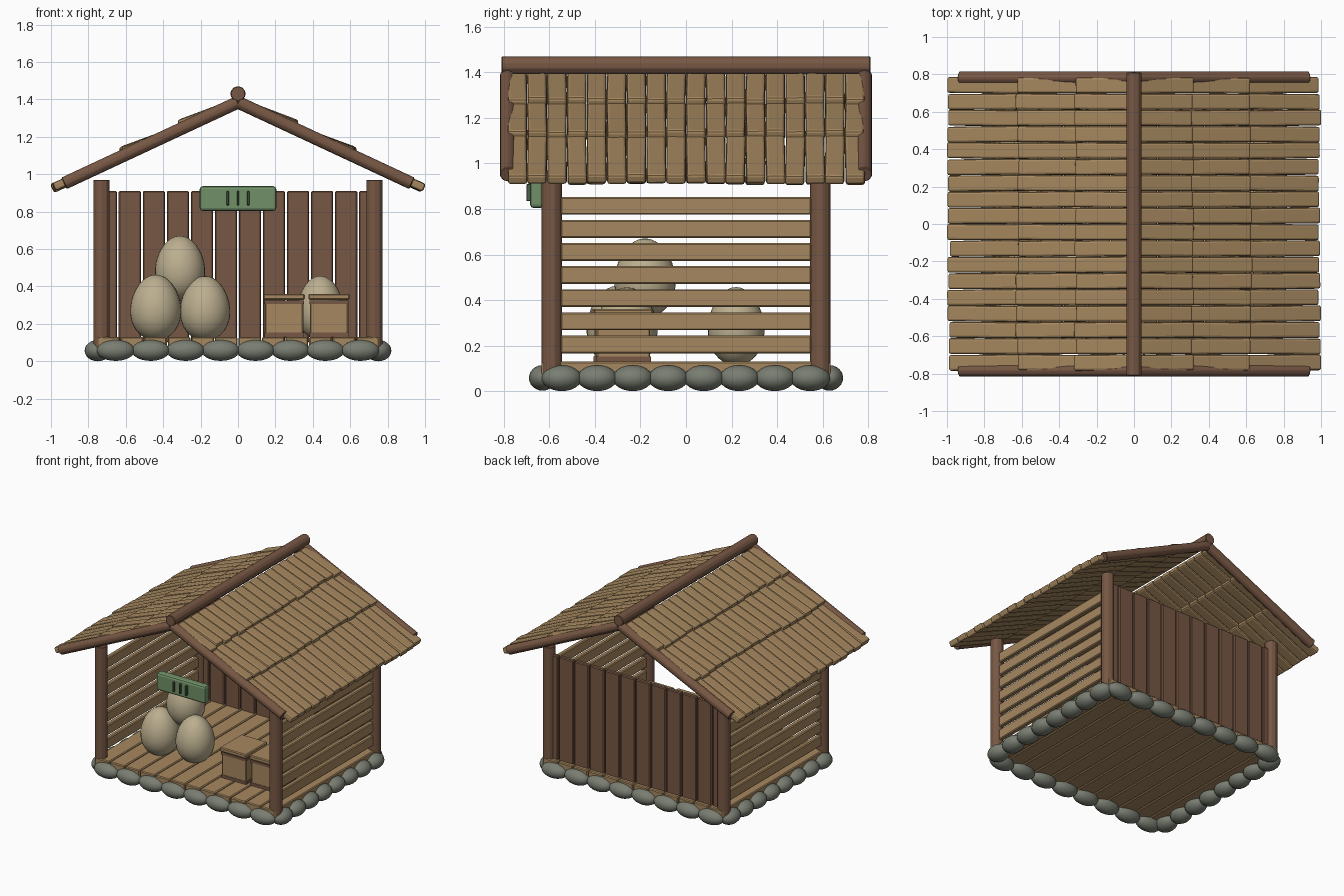
import bpy, bmesh, math, random
from mathutils import Matrix, Vector

if "Cube" in bpy.data.objects:
    bpy.data.objects.remove(bpy.data.objects["Cube"])

random.seed(4)
rnd = random.uniform


def mat(name, r, g, b):
    m = bpy.data.materials.new(name)
    m.diffuse_color = (r, g, b, 1)
    m.use_nodes = True
    m.node_tree.nodes["Principled BSDF"].inputs["Base Color"].default_value = m.diffuse_color
    return m


TAN = mat("tan_wood", .38, .245, .115)
BROWN = mat("brown_wood", .185, .096, .058)
STONE = mat("grey_stone", .19, .205, .165)
SHELL = mat("pale_shell", .50, .425, .275)
GREEN = mat("green_paint", .165, .285, .14)
DARK = mat("dark_green", .075, .11, .06)


def add_box(bm, c, s, rot=None):
    m = Matrix.Translation(c) @ (rot or Matrix()) @ Matrix.Diagonal((*s, 1))
    bmesh.ops.create_cube(bm, size=1, matrix=m)


def add_rod(bm, a, b, r, sides=10):
    a, b = Vector(a), Vector(b)
    q = (b - a).to_track_quat('Z', 'Y').to_matrix().to_4x4()
    bmesh.ops.create_cone(bm, cap_ends=True, segments=sides, radius1=r, radius2=r,
                          depth=(b - a).length,
                          matrix=Matrix.Translation((a + b) / 2) @ q)


def add_ball(bm, c, s, taper=0.0, rot=None, seg=20):
    vs = bmesh.ops.create_uvsphere(bm, u_segments=seg, v_segments=seg // 2 + 2, radius=1)['verts']
    for v in vs:
        k = 1 - taper * v.co.z
        v.co.x *= k
        v.co.y *= k
    m = Matrix.Translation(c) @ (rot or Matrix()) @ Matrix.Diagonal((*s, 1))
    bmesh.ops.transform(bm, matrix=m, verts=vs)


def finish(name, bm, material, bevel=0, seg=1, smooth=False):
    me = bpy.data.meshes.new(name)
    bm.to_mesh(me)
    bm.free()
    me.materials.append(material)
    ob = bpy.data.objects.new(name, me)
    bpy.context.collection.objects.link(ob)
    if bevel:
        b = ob.modifiers.new("bevel", 'BEVEL')
        b.width, b.segments = bevel, seg
    if smooth:
        me.polygons.foreach_set("use_smooth", [True] * len(me.polygons))
    return ob


# Floor planks running front to back
bm = bmesh.new()
for i in range(12):
    add_box(bm, (-.693 + i * .126, 0, .1), (.121, 1.27, .06))
finish("floor_planks", bm, TAN, .006)

# Ring of foundation stones
bm = bmesh.new()
for s in (-1, 1):
    for i in range(8):
        t = i - 3.5
        tilt = Matrix.Rotation(rnd(-.08, .08), 4, 'Z')
        add_ball(bm, (t * .187, s * .63, .058), (.102, .06, .056), rot=tilt)
        add_ball(bm, (s * .75, t * .156, .057), (.07, .088, .057), rot=tilt)
finish("foundation_stones", bm, STONE, smooth=True)

# Corner posts
bm = bmesh.new()
for x in (-.73, .73):
    for y in (-.59, .59):
        add_rod(bm, (x, y, .07), (x, y, .97), .046)
finish("corner_posts", bm, BROWN, .004)

# Back wall of upright planks
bm = bmesh.new()
for i in range(12):
    add_box(bm, ((i - 5.5) * .1285, .59, .505), (.119, .035, .81))
finish("back_wall_planks", bm, BROWN, .006)

# Side walls of spaced slats
bm = bmesh.new()
for x in (-.73, .73):
    for i in range(7):
        add_box(bm, (x, 0, .205 + i * .1015), (.035, 1.1, .078))
finish("side_wall_slats", bm, TAN, .006)

# Ridge pole and rake beams
ANG = math.radians(25)
APEX = 1.385
bm = bmesh.new()
add_rod(bm, (0, -.81, 1.43), (0, .81, 1.43), .041)
for s in (-1, 1):
    for y in (-.783, .783):
        add_rod(bm, (0, y, APEX), (s * .93, y, APEX - .93 * math.tan(ANG)), .035)
finish("roof_beams", bm, BROWN, .004)

# Three overlapping shingle rows per slope: (upper x, upper lift, lower x, lower lift)
ROWS = ((.02, .004, .305, .024), (.27, -.004, .615, .024), (.56, -.004, .99, .002))
COLS, PITCH = 18, .0872


def slope_point(x, lift):
    return Vector((x + lift * math.sin(ANG), 0,
                   APEX - x * math.tan(ANG) + lift * math.cos(ANG)))


bm = bmesh.new()
for s in (-1, 1):
    for x0, l0, x1, l1 in ROWS:
        for i in range(COLS):
            a = slope_point(x0, l0)
            b = slope_point(x1 + rnd(-.012, .004), l1 + rnd(-.004, .004))
            d = b - a
            c = (a + b) / 2
            c.x *= s
            c.y = (i - (COLS - 1) / 2) * PITCH
            rot = (Matrix.Rotation(s * math.atan2(-d.z, d.x), 4, 'Y')
                   @ Matrix.Rotation(rnd(-.012, .012), 4, 'Z'))
            add_box(bm, c, (d.length, PITCH - .002, .045), rot)
finish("roof_shingles", bm, TAN, .012, 2)

# Egg pile and single egg
bm = bmesh.new()
for x, y, z, r, h in ((-.44, -.3, .287, .136, .176), (-.176, -.26, .283, .134, .173),
                      (-.31, -.18, .497, .134, .174), (.44, .22, .285, .124, .172)):
    add_ball(bm, (x, y, z), (r, r, h), .1, seg=28)
finish("eggs", bm, SHELL, smooth=True)

# Crates with lids and trim
for n, (x, y) in enumerate(((.247, -.285), (.487, -.275))):
    bm = bmesh.new()
    add_box(bm, (x, y, .225), (.205, .235, .2))
    add_box(bm, (x, y, .345), (.22, .26, .032))
    finish(f"crate_{n + 1}", bm, TAN, .006)
    bm = bmesh.new()
    add_box(bm, (x, y, .315), (.21, .242, .02))
    add_box(bm, (x, y, .142), (.21, .242, .022))
    finish(f"crate_trim_{n + 1}", bm, BROWN)

# Hanging sign board with three raised bars
bm = bmesh.new()
add_box(bm, (0, -.655, .87), (.41, .06, .132))
finish("sign_board", bm, GREEN, .016, 2)
bm = bmesh.new()
for x in (-.054, 0, .054):
    add_box(bm, (x, -.69, .872), (.013, .022, .076))
finish("sign_bars", bm, DARK, .003)
